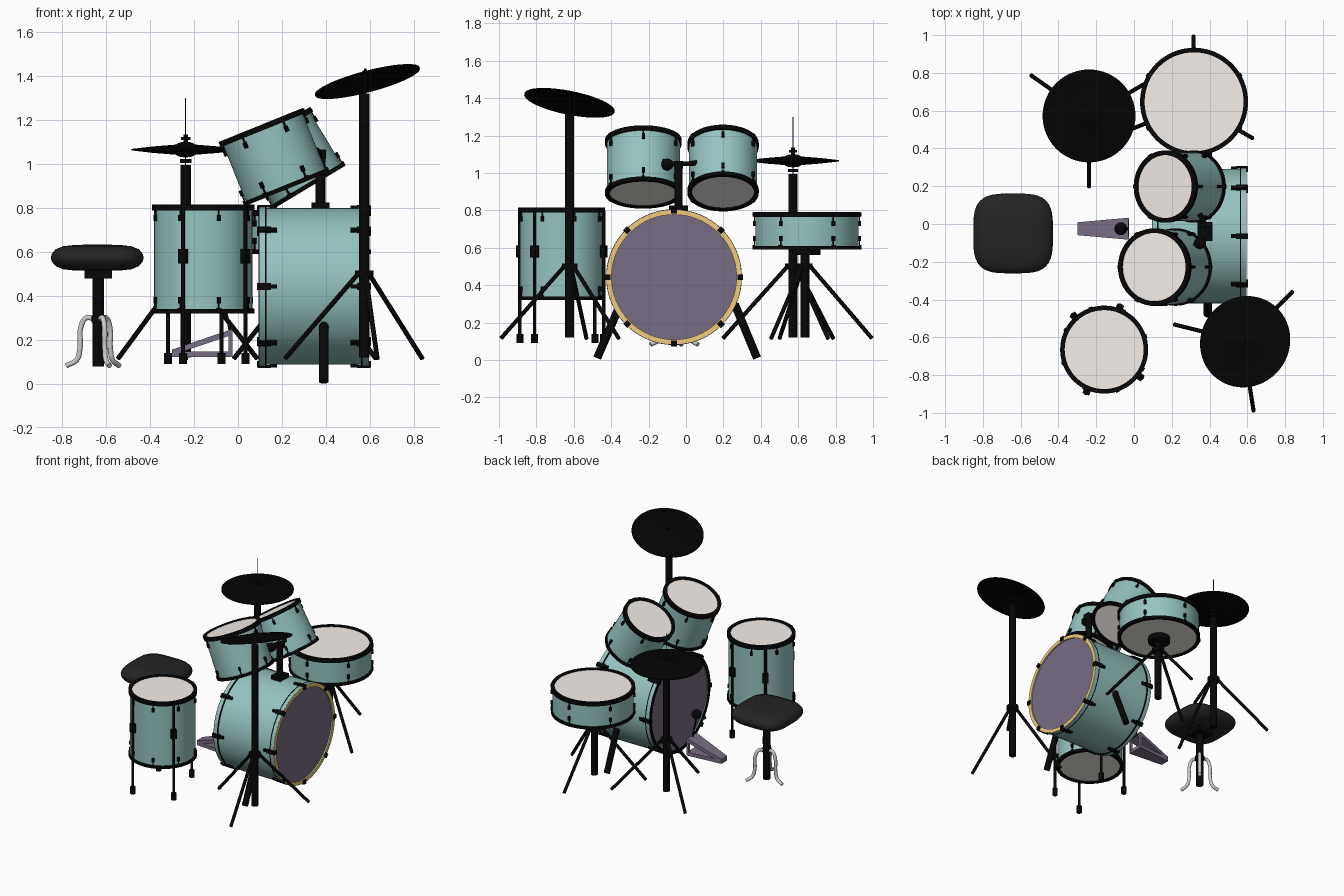
import bpy, bmesh
from math import sin, cos, pi, radians
from mathutils import Matrix, Vector

if "Cube" in bpy.data.objects:
    bpy.data.objects.remove(bpy.data.objects["Cube"])


def material(name, r, g, b):
    m = bpy.data.materials.new(name)
    m.diffuse_color = (r, g, b, 1)
    m.use_nodes = True
    m.node_tree.nodes["Principled BSDF"].inputs["Base Color"].default_value = m.diffuse_color
    return m


TEAL = material("teal_shell", 0.30, 0.55, 0.53)
BLACK = material("black_metal", 0.002, 0.002, 0.002)
CYMBAL = material("black_cymbal", 0.001, 0.001, 0.001)
SKIN = material("drum_skin", 0.92, 0.87, 0.82)
PURPLE = material("purple", 0.19, 0.15, 0.23)
GOLD = material("gold_trim", 0.87, 0.60, 0.20)
PAD = material("seat_pad", 0.018, 0.018, 0.018)
STEEL = material("steel", 0.6, 0.6, 0.6)
T, R = Matrix.Translation, Matrix.Rotation


def finish(name, bm, mat, matrix=Matrix()):
    bmesh.ops.remove_doubles(bm, verts=bm.verts, dist=1e-5)
    bmesh.ops.recalc_face_normals(bm, faces=bm.faces)
    me = bpy.data.meshes.new(name)
    bm.to_mesh(me)
    bm.free()
    me.materials.append(mat)
    ob = bpy.data.objects.new(name, me)
    ob.matrix_world = matrix
    bpy.context.collection.objects.link(ob)
    return ob


def lathe(name, profile, mat, matrix=Matrix(), closed=False, seg=48, power=2):
    """Turn (radius, z) points round z; power > 2 gives a squarer plan."""
    bm = bmesh.new()
    rows = []
    for r, z in profile:
        row = []
        for i in range(seg):
            c, s = cos(2 * pi * i / seg), sin(2 * pi * i / seg)
            k = r / (abs(c) ** power + abs(s) ** power) ** (1 / power)
            row.append(bm.verts.new((k * c, k * s, z)))
        rows.append(row)
    pairs = list(zip(rows, rows[1:])) + ([(rows[-1], rows[0])] if closed else [])
    for a, b in pairs:
        for i in range(seg):
            j = (i + 1) % seg
            bm.faces.new((a[i], a[j], b[j], b[i]))
    return finish(name, bm, mat, matrix)


def ring(name, r0, r1, z0, z1, mat, matrix):
    lathe(name, [(r0, z0), (r1, z0), (r1, z1), (r0, z1)], mat, matrix, True, 64)


def rod(name, a, b, r, mat=BLACK, seg=16):
    a, d = Vector(a), Vector(b) - Vector(a)
    h = d.length
    m = T(a) @ d.to_track_quat('Z', 'Y').to_matrix().to_4x4()
    lathe(name, [(0, 0), (r, 0), (r, h), (0, h)], mat, m, seg=seg)


def boxes(name, items, mat, matrix=Matrix()):
    """Many boxes as one mesh: items are (placement, size)."""
    bm = bmesh.new()
    for m, size in items:
        bmesh.ops.create_cube(bm, size=1, matrix=m @ Matrix.Diagonal((*size, 1)))
    return finish(name, bm, mat, matrix)


def drum(name, matrix, r, depth, lugs, turn=0):
    # origin at the middle of the top head, body hanging down local -z
    s = r - 0.01
    ring(name + "_shell", s - 0.012, s, -depth + 0.01, -0.01, TEAL, matrix)
    ring(name + "_top_hoop", s - 0.014, r, -0.026, 0, BLACK, matrix)
    ring(name + "_bottom_hoop", s - 0.014, r, -depth, -depth + 0.02, BLACK, matrix)
    for side, z in (("top", -0.008), ("bottom", -depth + 0.008)):
        lathe(f"{name}_{side}_head", [(0, z), (s - 0.005, z)], SKIN, matrix, seg=64)
    items = []
    for i in range(lugs):
        a = R(turn + 2 * pi * i / lugs, 4, 'Z')
        for z, d in ((0, -1), (-depth, 1)):
            items += [(a @ T((s + 0.004, 0, z + d * 0.06)), (0.018, 0.015, 0.028)),
                      (a @ T((s + 0.005, 0, z + d * 0.035)), (0.007, 0.007, 0.05)),
                      (a @ T((r, 0, z + d * 0.013)), (0.009, 0.02, 0.022))]
    boxes(name + "_lugs", items, BLACK, matrix)


def tripod(name, x, y, top, angles, length=0.37, hub=0.5, r=0.024):
    rod(name + "_tube", (x, y, 0.12), (x, y, top), r)
    rod(name + "_collar", (x, y, hub - 0.015), (x, y, hub + 0.015), 0.042)
    for i, d in enumerate(angles):
        c, s = cos(radians(d)), sin(radians(d))
        foot = (x + length * c, y + length * s, 0.115)
        rod(f"{name}_leg_{i + 1}", (x + 0.03 * c, y + 0.03 * s, hub), foot, 0.011)


# bass drum lying along x
bass = T((0.345, -0.064, 0.443)) @ R(pi / 2, 4, 'Y')
ring("bass_shell", 0.343, 0.356, -0.24, 0.24, TEAL, bass)
for side, d in (("front", 1), ("rear", -1)):
    lo, hi = sorted((d * 0.222, d * 0.248))
    ring(f"bass_{side}_hoop", 0.335, 0.362, lo, hi, TEAL, bass)
    lo, hi = sorted((d * 0.215, d * 0.222))
    ring(f"bass_{side}_edge", 0.34, 0.363, lo, hi, BLACK, bass)
    lo, hi = sorted((d * 0.246, d * 0.251))
    ring(f"bass_{side}_trim", 0.334, 0.361, lo, hi, GOLD if d > 0 else BLACK, bass)
    lathe(f"bass_{side}_head", [(0, d * 0.24), (0.34, d * 0.24)], PURPLE, bass, seg=64)
    claws = []
    for i in range(8):
        a = R(i * pi / 4, 4, 'Z')
        claws += [(a @ T((0.364, 0, d * 0.225)), (0.012, 0.03, 0.06)),
                  (a @ T((0.354, 0, d * 0.254)), (0.03, 0.03, 0.01)),
                  (a @ T((0.361, 0, d * 0.185)), (0.016, 0.02, 0.035))]
    boxes(f"bass_{side}_claws", claws, BLACK, bass)
rod("bass_right_spur", (0.39, -0.35, 0.3), (0.39, -0.475, 0.01), 0.022)
rod("bass_left_spur", (0.39, 0.26, 0.3), (0.39, 0.38, 0.01), 0.022)

# snare, floor tom and the two tilted toms
drum("snare", T((0.318, 0.647, 0.79)), 0.286, 0.2, 6, pi / 6)
drum("floor_tom", T((-0.158, -0.665, 0.815)), 0.233, 0.495, 8, radians(18))
drum("right_tom", T((0.105, -0.228, 1.178)) @ R(radians(-22), 4, 'Y'), 0.205, 0.315, 6)
drum("left_tom", T((0.162, 0.198, 1.16)) @ R(radians(-31), 4, 'Y'), 0.191, 0.312, 6)

# four floor tom legs
for i, (x, y) in enumerate(((-0.25, -0.888), (-0.318, -0.487), (0.034, -0.81), (-0.075, -0.44))):
    rod(f"floor_tom_leg_{i + 1}", (x, y, 0.1), (x, y, 0.8), 0.009)
    rod(f"floor_tom_foot_{i + 1}", (x, y, 0.09), (x, y, 0.14), 0.019)
    a = T((x, y, 0.58)) @ (
        Vector((x + 0.16, y + 0.66, 0)).to_track_quat('X', 'Z').to_matrix().to_4x4())
    boxes(f"floor_tom_bracket_{i + 1}", [(a, (0.03, 0.038, 0.065))], BLACK)

# tom mount on top of the bass drum
boxes("mount_plate", [(T((0.375, -0.04, 0.81)), (0.08, 0.1, 0.03)),
                      (T((0.375, -0.04, 1.045)), (0.05, 0.05, 0.04))], BLACK)
rod("mount_post", (0.375, -0.04, 0.8), (0.375, -0.04, 1.05), 0.022)
rod("mount_bar", (0.37, -0.1, 1.05), (0.37, 0.03, 1.05), 0.012)
rod("mount_right_arm", (0.37, -0.1, 1.05), (0.28, -0.13, 1.07), 0.014)
rod("mount_left_arm", (0.37, 0.02, 1.05), (0.31, 0.1, 1.06), 0.014)
ball = [(sin(i * pi / 10), -cos(i * pi / 10)) for i in range(11)]
lathe("mount_ball", [(0.032 * r, 0.032 * z) for r, z in ball], BLACK,
      T((0.35, -0.1, 1.045)), seg=24)

# snare stand
tripod("snare_stand", 0.315, 0.635, 0.57, (90, -30, 202), 0.36)
rod("snare_basket_hub", (0.315, 0.645, 0.56), (0.315, 0.645, 0.598), 0.075, seg=32)

# crash cymbal, tilted
tripod("crash_stand", 0.575, -0.622, 1.32, (45, 166, 279), 0.372)
rod("crash_rod", (0.575, -0.622, 1.3), (0.578, -0.622, 1.435), 0.006)
tilt = T((0.587, -0.622, 1.38)) @ (
    Vector((-0.25, 0.19, 0.95)).to_track_quat('Z', 'Y').to_matrix().to_4x4())
disc = [(0.0, 0.034), (0.02, 0.033), (0.035, 0.027), (0.045, 0.02), (0.15, 0.01), (0.246, -0.003)]
under = [(r, z - 0.005) for r, z in reversed(disc)]
lathe("crash_cymbal", disc + under, CYMBAL, tilt, seg=64)
lathe("crash_nut", [(0, 0.03), (0.012, 0.03), (0.012, 0.045), (0, 0.045)], BLACK, tilt, seg=16)

# hi-hat pair
hx, hy = -0.238, 0.572
tripod("hihat_stand", hx, hy, 0.995, (-90, 30, 145), 0.375)
rod("hihat_rod", (hx, hy, 0.98), (hx, hy, 1.3), 0.002)
rod("hihat_cup", (hx, hy, 1.005), (hx, hy, 1.022), 0.026)
rod("hihat_clutch", (hx, hy, 1.108), (hx, hy, 1.122), 0.022)
rod("hihat_clutch_stem", (hx, hy, 1.09), (hx, hy, 1.135), 0.01)
for side, d in (("top", 1), ("bottom", -1)):
    lathe(f"hihat_{side}_cymbal", disc + under, CYMBAL,
          T((hx, hy, 1.065 + d * 0.006)) @ Matrix.Diagonal((1, 1, d * 0.85, 1)), seg=64)

# stool
sx, sy = -0.64, -0.05
pad = [(0, 0.514), (0.1, 0.515), (0.155, 0.521), (0.19, 0.536), (0.207, 0.557), (0.211, 0.574),
       (0.207, 0.591), (0.19, 0.612), (0.155, 0.626), (0.1, 0.632), (0, 0.634)]
lathe("seat", pad, PAD, T((sx, sy, 0)), seg=64, power=3.6)
boxes("seat_plate", [(T((sx + 0.005, sy, 0.5)), (0.125, 0.125, 0.04))], BLACK)
rod("seat_post", (sx + 0.005, sy, 0.08), (sx + 0.005, sy, 0.5), 0.026)
rod("seat_post_collar", (sx + 0.005, sy, 0.28), (sx + 0.005, sy, 0.31), 0.032)
for i in range(3):
    a = radians(50 + 120 * i)
    cu = bpy.data.curves.new(f"seat_leg_{i + 1}", 'CURVE')
    cu.dimensions, cu.bevel_depth, cu.bevel_resolution = '3D', 0.012, 3
    cu.use_fill_caps = True
    path = [(0.02, 0.295), (0.055, 0.3), (0.08, 0.26), (0.085, 0.16), (0.1, 0.11), (0.148, 0.082)]
    sp = cu.splines.new('BEZIER')
    sp.bezier_points.add(len(path) - 1)
    for p, (r, z) in zip(sp.bezier_points, path):
        p.co = (sx + 0.005 + r * cos(a), sy + r * sin(a), z)
        p.handle_left_type = p.handle_right_type = 'AUTO'
    cu.materials.append(STEEL)
    bpy.context.collection.objects.link(bpy.data.objects.new(cu.name, cu))


# kick pedal
def plank(name, z0, z1, thick):
    bm = bmesh.new()
    rows = [[bm.verts.new((x, -0.025 + s * w, z + t)) for s, t in
             ((-1, 0), (1, 0), (1, thick), (-1, thick))]
            for x, w, z in ((-0.3, 0.034, z0), (-0.03, 0.058, z1))]
    for i in range(4):
        j = (i + 1) % 4
        bm.faces.new((rows[0][i], rows[0][j], rows[1][j], rows[1][i]))
    bm.faces.new(rows[0])
    bm.faces.new(rows[1])
    finish(name, bm, PURPLE)


plank("pedal_base", 0.122, 0.122, 0.026)
plank("pedal_board", 0.13, 0.222, 0.026)
boxes("pedal_posts", [(T((-0.035, -0.025 + s * 0.05, 0.185)), (0.018, 0.014, 0.12))
                      for s in (-1, 1)], PURPLE)
rod("pedal_axle", (-0.035, -0.08, 0.235), (-0.035, 0.03, 0.235), 0.008)
rod("beater_rod", (-0.035, -0.025, 0.235), (-0.07, -0.025, 0.4), 0.006)
lathe("beater", [(0.034 * r, 0.034 * z) for r, z in ball], BLACK,
      T((-0.07, -0.025, 0.42)), seg=24)

# smooth shading with sharp edges kept
for ob in bpy.context.collection.objects:
    if ob.type == 'MESH':
        ob.select_set(True)
        bpy.context.view_layer.objects.active = ob
bpy.ops.object.shade_smooth_by_angle(angle=radians(35))
